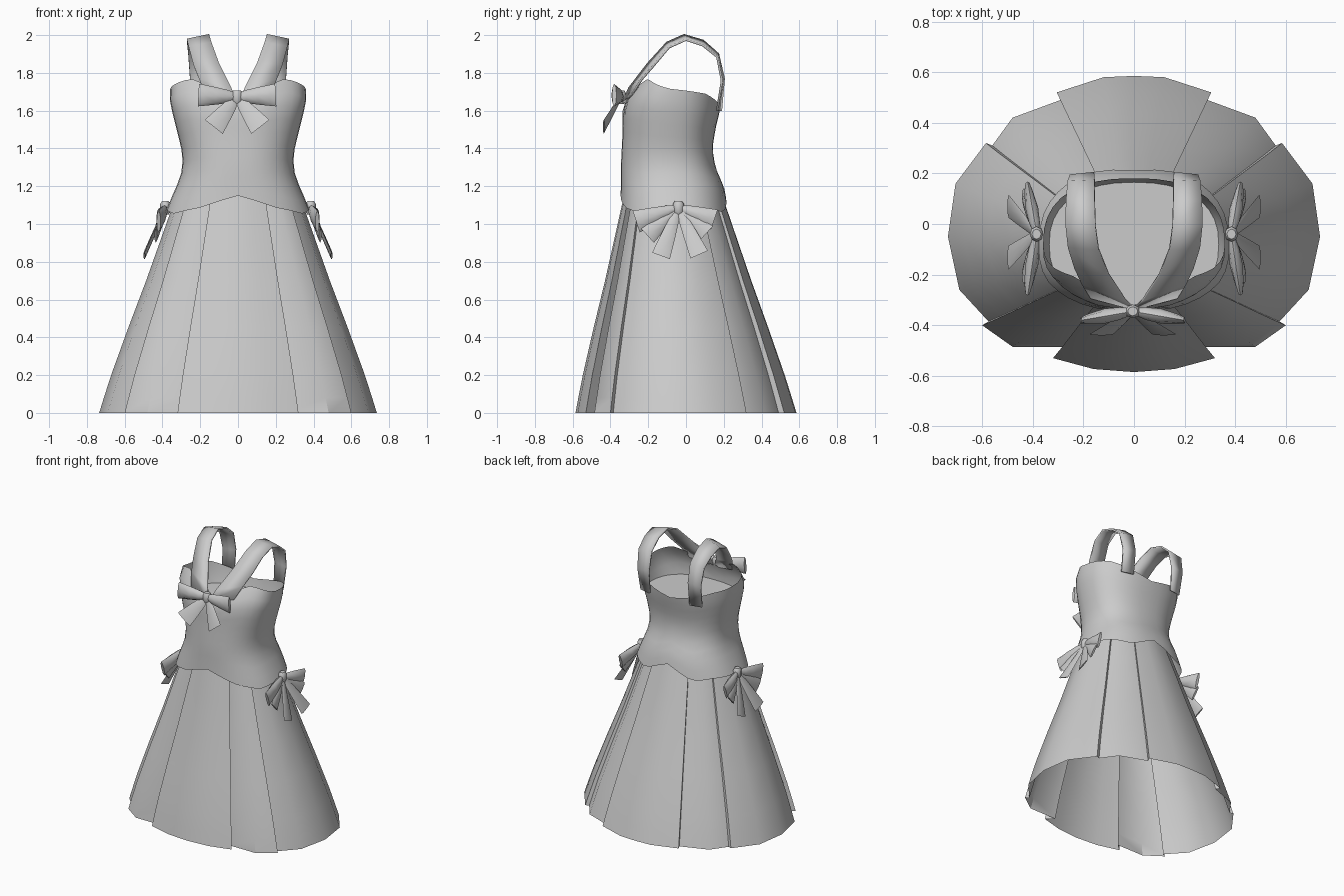
import bpy, bmesh, math
from mathutils import Vector

if "Cube" in bpy.data.objects:
    bpy.data.objects.remove(bpy.data.objects["Cube"])

fabric = bpy.data.materials.new("grey fabric")
fabric.diffuse_color = (0.6, 0.6, 0.6, 1)
fabric.use_nodes = True
fabric.node_tree.nodes["Principled BSDF"].inputs["Base Color"].default_value = fabric.diffuse_color


def finish(name, bm, angle=40):
    bmesh.ops.recalc_face_normals(bm, faces=bm.faces)
    me = bpy.data.meshes.new(name)
    bm.to_mesh(me)
    bm.free()
    me.materials.append(fabric)
    ob = bpy.data.objects.new(name, me)
    bpy.context.collection.objects.link(ob)
    bpy.ops.object.select_all(action='DESELECT')
    ob.select_set(True)
    bpy.context.view_layer.objects.active = ob
    bpy.ops.object.shade_smooth_by_angle(angle=math.radians(angle))
    return ob


def loft(bm, rings, closed=True, caps=False):
    vs = [[bm.verts.new(p) for p in r] for r in rings]
    n = len(vs[0])
    for a, b in zip(vs, vs[1:]):
        for i in range(n if closed else n - 1):
            j = (i + 1) % n
            bm.faces.new((a[i], a[j], b[j], b[i]))
    if caps:
        bm.faces.new(vs[0][::-1])
        bm.faces.new(vs[-1])
    return vs


def lerp_keys(keys, t):
    """Piecewise linear lookup in rows of (t, values...)."""
    t = min(max(t, keys[0][0]), keys[-1][0])
    for a, b in zip(keys, keys[1:]):
        if t <= b[0]:
            f = (t - a[0]) / (b[0] - a[0])
            return [p + (q - p) * f for p, q in zip(a[1:], b[1:])]


# Bodice: half width, front y and back y by height; rim and lower edge by angle
SECTION = [(1.05, .385, -.347, .225), (1.1, .37, -.347, .22), (1.2, .325, -.345, .20),
           (1.3, .29, -.345, .155), (1.4, .30, -.34, .14), (1.5, .325, -.335, .155),
           (1.6, .35, -.335, .18), (1.68, .365, -.31, .185), (1.77, .35, -.235, .19)]
RIM = [(0, 1.65), (25, 1.74), (42, 1.77), (60, 1.75), (90, 1.715), (130, 1.69), (180, 1.61)]
EDGE = [(0, 1.15), (15, 1.115), (30, 1.085), (60, 1.055), (90, 1.08), (130, 1.08), (155, 1.06), (180, 1.14)]
YC = -0.08


def body_point(deg, z):
    xr, yf, yb = lerp_keys(SECTION, z)
    s, c = math.sin(math.radians(deg)), math.cos(math.radians(deg))
    x = math.copysign(abs(s) ** .85, s) * xr
    y = YC + abs(c) ** .85 * ((yf - YC) if c > 0 else (yb - YC))
    return (x, y, z)


def body_ring(t):
    ring = []
    for i in range(36):
        d = i * 10
        m = min(d, 360 - d)
        lo, hi = lerp_keys(EDGE, m)[0], lerp_keys(RIM, m)[0]
        ring.append(body_point(d, lo + (hi - lo) * t))
    return ring


bm = bmesh.new()
loft(bm, [body_ring(i / 10) for i in range(11)])
finish("bodice", bm, 60)

# Lining: fan closing the inside of the bodice
bm = bmesh.new()
rim = [bm.verts.new(body_point(i * 10, 1.54)) for i in range(36)]
hub = bm.verts.new((0, -.04, 1.54))
for i in range(36):
    bm.faces.new((rim[i], rim[(i + 1) % 36], hub))
finish("lining", bm)

# Skirt: half hem outline with stepped pleats, mirrored and lofted to the waist
HALF = [(0, -.585), (.16, -.573), (.32, -.53), (.27, -.485), (.48, -.485), (.60, -.40), (.575, -.385),
        (.69, -.26), (.735, -.05), (.705, .16), (.585, .32), (.56, .31), (.48, .42), (.29, .49),
        (.305, .52), (.12, .58), (0, .585)]
HEM = HALF + [(-x, y) for x, y in HALF[-2:0:-1]]
rings = []
for z in (0, .08, .2, .45, .7, .95, 1.18):
    t = z / 1.18
    f = 1 - .57 * t + .012 * math.sin(math.pi * min(1, t * 2))
    rings.append([(x * f, y * f - .07 * t, z) for x, y in HEM])
bm = bmesh.new()
loft(bm, rings)
finish("pleated_skirt", bm, 35)

# Shoulder straps: inner and outer edge points from neckline to back
STRAP = [((0, -.335, 1.64), (.17, -.29, 1.68)), ((.035, -.30, 1.72), (.205, -.235, 1.765)),
         ((.10, -.20, 1.85), (.235, -.17, 1.84)), ((.14, -.10, 1.96), (.26, -.09, 1.935)),
         ((.152, -.01, 2.0), (.27, 0, 1.975)), ((.155, .09, 1.97), (.268, .09, 1.945)),
         ((.155, .17, 1.90), (.262, .165, 1.885)), ((.157, .20, 1.77), (.253, .19, 1.76)),
         ((.16, .185, 1.60), (.245, .165, 1.60))]
for side, label in ((1, "right"), (-1, "left")):
    bm = bmesh.new()
    loft(bm, [[(side * x, y, z) for x, y, z in row] for row in STRAP], closed=False)
    ob = finish(label + "_strap", bm)
    mod = ob.modifiers.new("cloth", 'SOLIDIFY')
    mod.thickness = .012
    mod.offset = 0


def bow(name, origin, across, out, petals):
    """Petals: (angle, length, start half width, end half width, puff, outward lean)."""
    o, u, w, up = Vector(origin), Vector(across), Vector(out), Vector((0, 0, 1))
    bm = bmesh.new()
    for ang, length, w0, w1, puff, lean in petals:
        a = math.radians(ang)
        d = u * math.cos(a) + up * math.sin(a)
        p = up * math.cos(a) - u * math.sin(a)
        rings = []
        for t in (0, .25, .55, .85, 1):
            half = w0 + (w1 - w0) * t ** .7
            thick = .004 + puff * math.sin(math.pi * (.1 + .8 * t))
            mid = o + d * (length * t) + w * (lean * t)
            rings.append([mid + p * (half * math.cos(k * math.pi / 4))
                          + w * (thick * math.sin(k * math.pi / 4)) for k in range(8)])
        loft(bm, rings, caps=True)
    # knot
    rings = []
    for v, r in ((-.036, .018), (-.02, .027), (.02, .027), (.036, .018)):
        rings.append([o + up * v + u * (r * 1.1 * math.cos(k * math.pi / 4))
                      + w * (r * math.sin(k * math.pi / 4)) for k in range(8)])
    loft(bm, rings, caps=True)
    finish(name, bm, 50)


# Chest bow
bow("chest_bow", (-.005, -.345, 1.672), (1, 0, 0), (0, -1, 0),
    [(3, .205, .02, .06, .026, .035), (177, .205, .02, .06, .026, .035),
     (-52, .20, .015, .06, .004, .09), (-128, .20, .015, .06, .004, .09)])

# Hip bows
for side, label in ((1, "right"), (-1, "left")):
    bow(label + "_hip_bow", (side * .385, -.04, 1.085), (0, 1, 0), (side, 0, 0),
        [(-18, .20, .015, .055, .022, .035), (-162, .235, .015, .06, .022, .035),
         (-42, .20, .012, .05, .012, .05), (-138, .22, .012, .05, .012, .05),
         (-66, .27, .012, .05, .004, .11), (-110, .27, .012, .05, .004, .11)])
